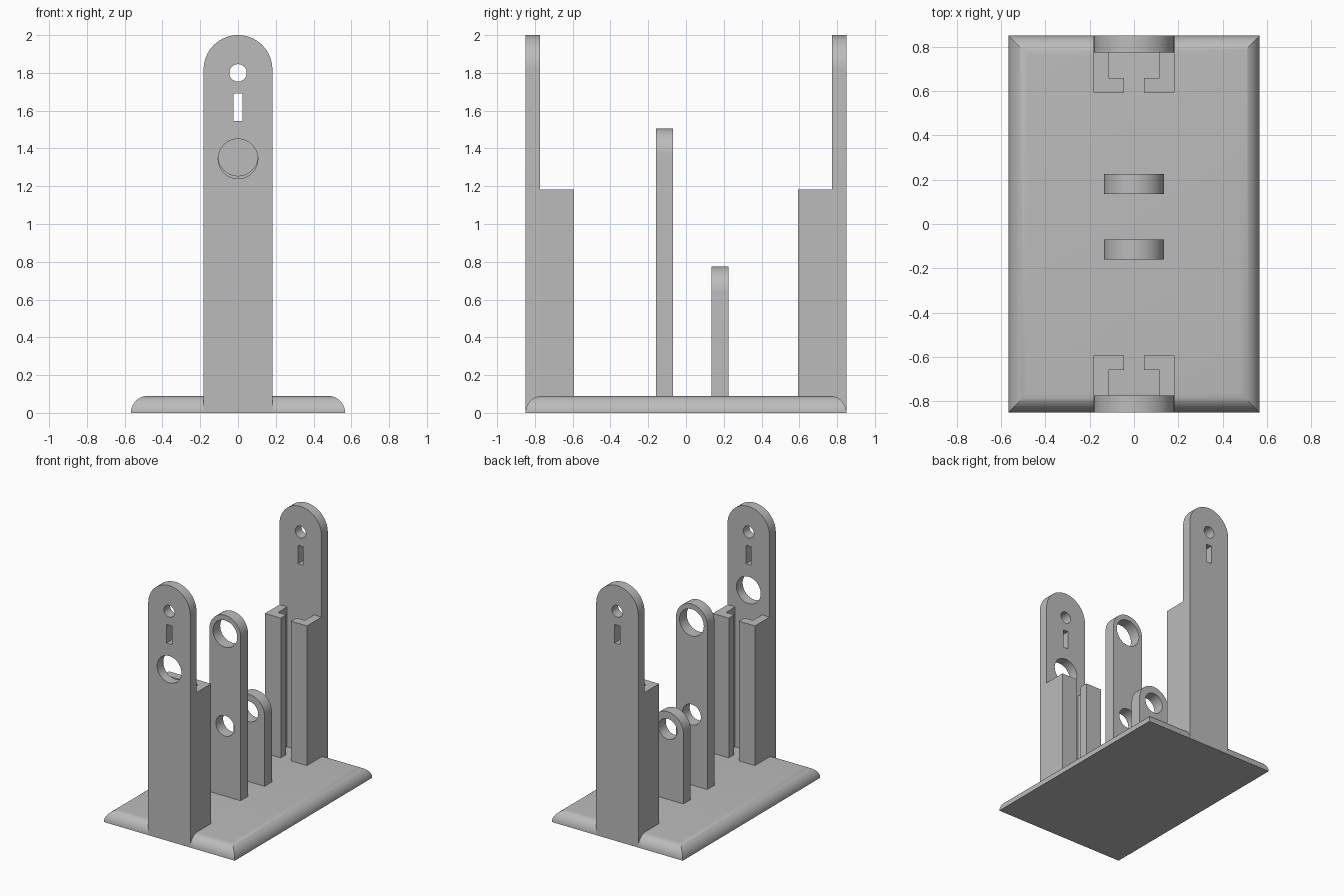
import bpy, bmesh, math

cube = bpy.data.objects.get("Cube")
if cube:
    bpy.data.objects.remove(cube, do_unlink=True)

GREY = bpy.data.materials.new("plain grey")
GREY.use_nodes = True
GREY.diffuse_color = (0.5, 0.5, 0.5, 1)
GREY.node_tree.nodes["Principled BSDF"].inputs["Base Color"].default_value = GREY.diffuse_color


def prism(name, outline, axis, start, end):
    """Extrude a 2D outline along axis 'y' (outline in x, z) or 'z' (outline in x, y)."""
    bm = bmesh.new()

    def place(p, t):
        return (p[0], t, p[1]) if axis == "y" else (p[0], p[1], t)

    a = [bm.verts.new(place(p, start)) for p in outline]
    b = [bm.verts.new(place(p, end)) for p in outline]
    bm.faces.new(a)
    bm.faces.new(b)
    for i in range(len(a)):
        j = (i + 1) % len(a)
        bm.faces.new((a[i], a[j], b[j], b[i]))
    return finish(name, bm)


def finish(name, bm):
    bmesh.ops.recalc_face_normals(bm, faces=bm.faces)
    mesh = bpy.data.meshes.new(name)
    bm.to_mesh(mesh)
    bm.free()
    mesh.materials.append(GREY)
    obj = bpy.data.objects.new(name, mesh)
    bpy.context.collection.objects.link(obj)
    return obj


def select(obj):
    bpy.ops.object.select_all(action="DESELECT")
    obj.select_set(True)
    bpy.context.view_layer.objects.active = obj


def arc(z, radius, sweep, steps):
    return [(radius * math.cos(sweep * i / steps), z + radius * math.sin(sweep * i / steps))
            for i in range(steps + 1)]


def arched_plate(name, half_width, height, y0, y1, holes, slot=None):
    """Round-topped upright with round holes (z, radius) and an optional slot."""
    outline = [(-half_width, 0), (half_width, 0)]
    outline += arc(height - half_width, half_width, math.pi, 32)
    plate = prism(name, outline, "y", y0, y1)
    cuts = [arc(z, r, math.tau, 48)[:-1] for z, r in holes]
    if slot:
        w, lo, hi = slot
        cuts.append([(-w, lo), (w, lo), (w, hi), (-w, hi)])
    select(plate)
    for cut in cuts:
        cutter = prism("cutter", cut, "y", y0 - 0.05, y1 + 0.05)
        cutter.hide_render = True
        mod = plate.modifiers.new("hole", "BOOLEAN")
        mod.operation = "DIFFERENCE"
        mod.solver = "EXACT"
        mod.object = cutter
        bpy.ops.object.modifier_apply(modifier=mod.name)
        bpy.data.objects.remove(cutter, do_unlink=True)
    bpy.ops.object.shade_smooth_by_angle(angle=math.radians(30))
    return plate


# Base slab with quarter-round edges mitred at the corners
HALF_X, HALF_Y, THICK, STEPS = 0.567, 0.85, 0.09, 10
bm = bmesh.new()
rings = []
for i in range(STEPS + 1):
    a = math.pi / 2 * i / STEPS
    inset, z = THICK * (1 - math.cos(a)), THICK * math.sin(a)
    x, y = HALF_X - inset, HALF_Y - inset
    rings.append([bm.verts.new((sx * x, sy * y, z))
                  for sx, sy in ((-1, -1), (1, -1), (1, 1), (-1, 1))])
bm.faces.new(rings[0])
bm.faces.new(rings[-1])
for low, high in zip(rings, rings[1:]):
    for k in range(4):
        n = (k + 1) % 4
        bm.faces.new((low[k], low[n], high[n], high[k]))
base = finish("base", bm)
select(base)
bpy.ops.object.shade_smooth_by_angle(angle=math.radians(30))

# Tall end posts: only the front one has the large hole
SLOT = (0.023, 1.545, 1.69)
PIN = (1.8, 0.046)
arched_plate("front_post", 0.182, 2.0, -0.85, -0.773, [PIN, (1.345, 0.105)], SLOT)
arched_plate("back_post", 0.182, 2.0, 0.773, 0.85, [PIN], SLOT)

# Middle supports
arched_plate("tall_support", 0.135, 1.505, -0.16, -0.07, [(1.36, 0.105), (0.64, 0.08)])
arched_plate("short_support", 0.135, 0.775, 0.135, 0.225, [(0.64, 0.08)])

# L-shaped guide rails on the inner side of each end post
RAIL = [(0.182, 0.78), (0.182, 0.593), (0.045, 0.593),
        (0.045, 0.66), (0.116, 0.66), (0.116, 0.78)]
for end, sy in (("front", -1), ("back", 1)):
    for side, sx in (("left", 1), ("right", -1)):
        prism(f"{end}_{side}_rail", [(sx * x, sy * y) for x, y in RAIL], "z", 0.05, 1.183)
